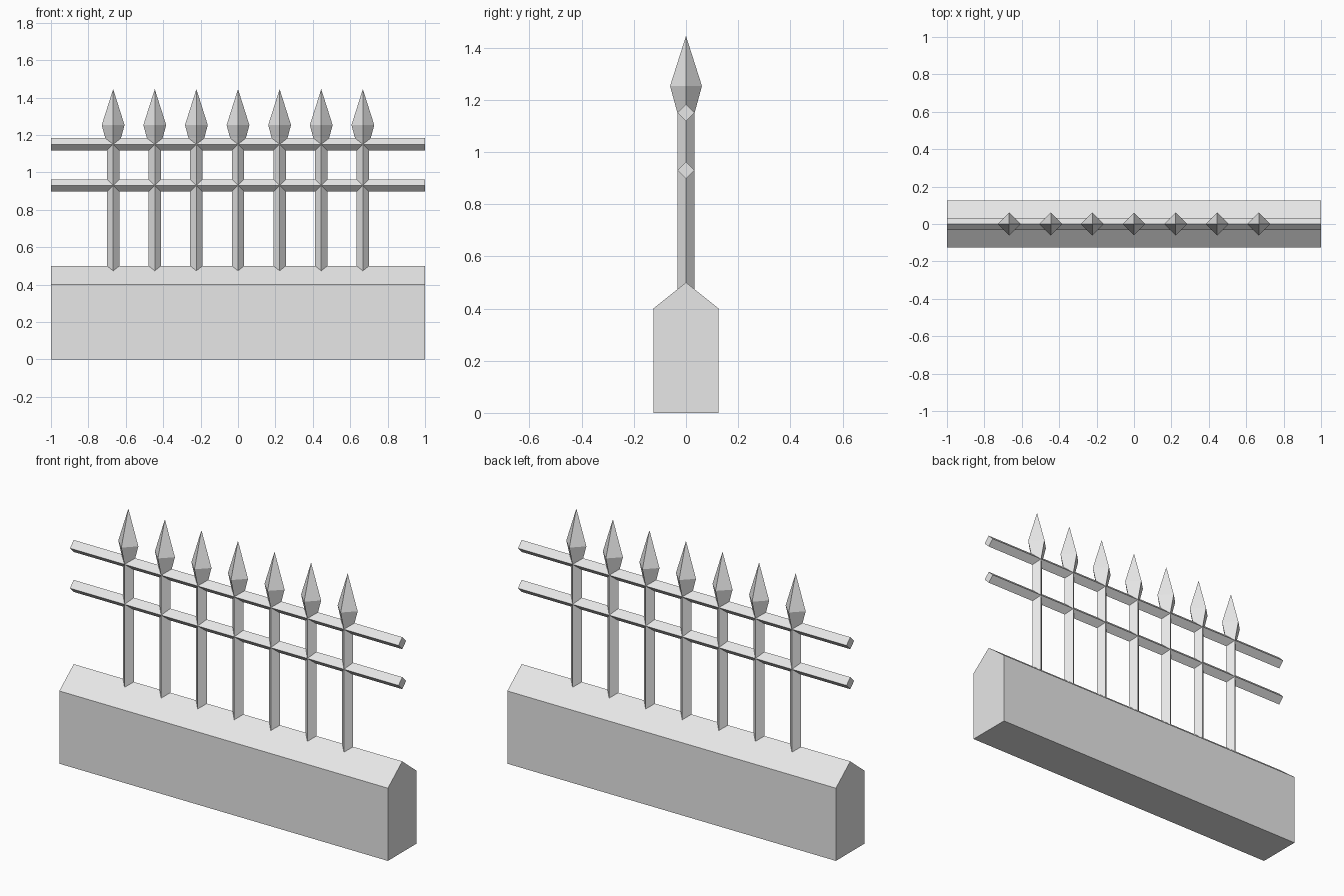
import bpy
import bmesh
from math import cos, sin, pi
from mathutils import Matrix

cube = bpy.data.objects.get("Cube")
if cube:
    bpy.data.objects.remove(cube, do_unlink=True)

grey = bpy.data.materials.new("plain_grey")
grey.use_nodes = True
colour = (0.8, 0.8, 0.8, 1)
grey.diffuse_color = colour
grey.node_tree.nodes["Principled BSDF"].inputs["Base Color"].default_value = colour

LENGTH = 2.0
BAR_RADIUS = 0.033
POST_COUNT = 7
POST_SPACING = 0.2225
RAIL_HEIGHTS = {"lower_rail": 0.93, "upper_rail": 1.15}
SPEAR_BASE = RAIL_HEIGHTS["upper_rail"]


def add_object(name, bm):
    bmesh.ops.recalc_face_normals(bm, faces=bm.faces)
    mesh = bpy.data.meshes.new(name)
    bm.to_mesh(mesh)
    bm.free()
    mesh.materials.append(grey)
    obj = bpy.data.objects.new(name, mesh)
    bpy.context.collection.objects.link(obj)
    return obj


def extrude_along_x(name, profile):
    """Sweep a closed (y, z) profile over the full length."""
    bm = bmesh.new()
    face = bm.faces.new([bm.verts.new((-LENGTH / 2, y, z)) for y, z in profile])
    result = bmesh.ops.extrude_face_region(bm, geom=[face], use_keep_orig=True)
    verts = [g for g in result["geom"] if isinstance(g, bmesh.types.BMVert)]
    bmesh.ops.translate(bm, verts=verts, vec=(LENGTH, 0, 0))
    return add_object(name, bm)


def four_sided(name, x, z_low, z_high, r_low, r_high):
    """Square frustum or pyramid with its corners on the x and y axes."""
    bm = bmesh.new()
    bmesh.ops.create_cone(
        bm, cap_ends=True, segments=4, radius1=r_low, radius2=r_high,
        depth=z_high - z_low,
        matrix=Matrix.Translation((x, 0, (z_low + z_high) / 2)))
    bmesh.ops.remove_doubles(bm, verts=bm.verts, dist=0.0001)
    return add_object(name, bm)


# Low wall with a ridged top
extrude_along_x("wall", [(-0.125, 0), (0.125, 0), (0.125, 0.4),
                         (0, 0.5), (-0.125, 0.4)])

# Diamond section rails
for name, height in RAIL_HEIGHTS.items():
    diamond = [(BAR_RADIUS * cos(i * pi / 2), height + BAR_RADIUS * sin(i * pi / 2))
               for i in range(4)]
    extrude_along_x(name, diamond)

# Posts, each topped by a spearhead
for i in range(POST_COUNT):
    x = (i - (POST_COUNT - 1) / 2) * POST_SPACING
    four_sided(f"post_{i + 1}", x, 0.42, SPEAR_BASE, BAR_RADIUS, BAR_RADIUS)
    four_sided(f"spear_base_{i + 1}", x, SPEAR_BASE, 1.253, BAR_RADIUS, 0.061)
    four_sided(f"spear_tip_{i + 1}", x, 1.253, 1.445, 0.061, 0)
